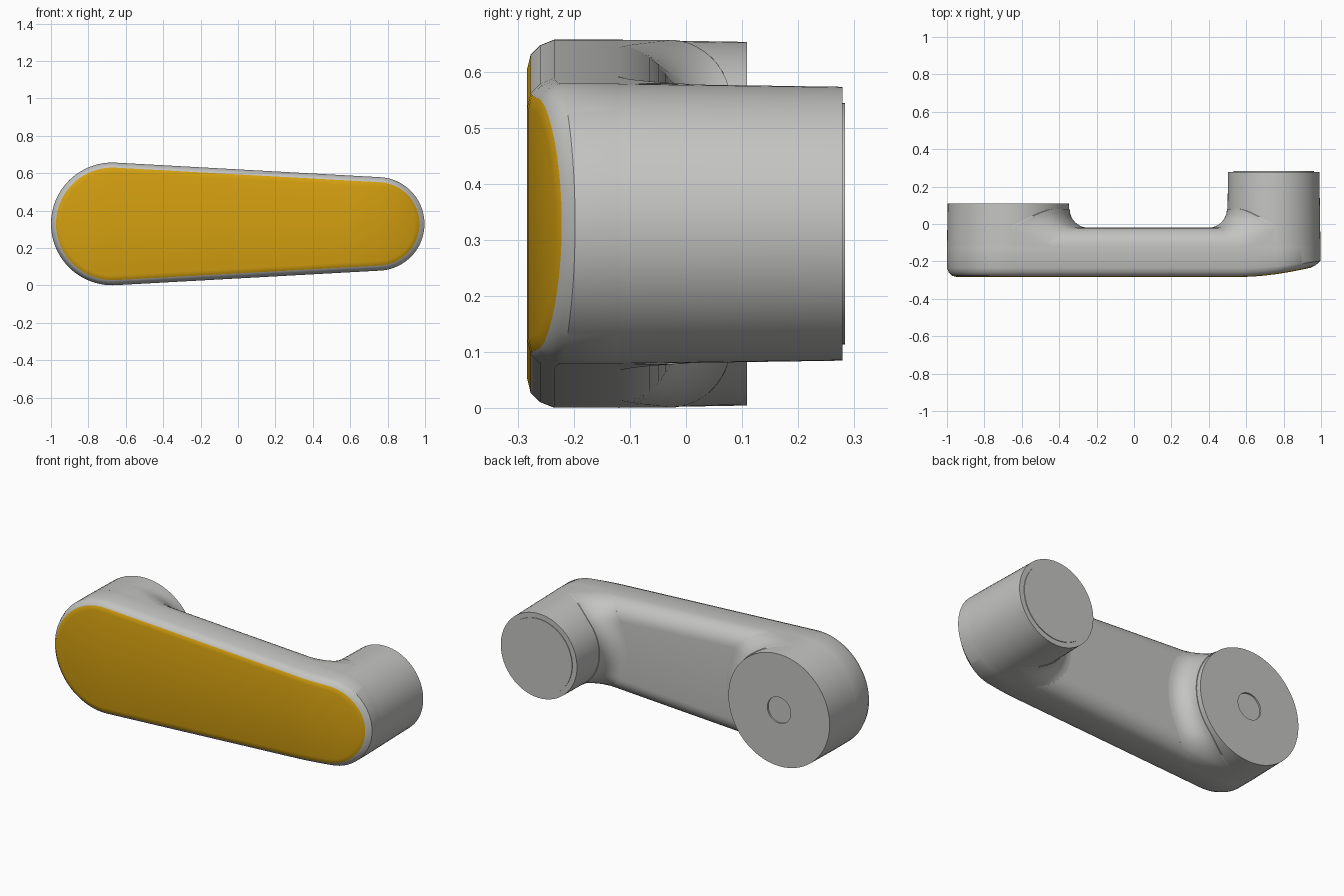
import bpy, bmesh
from math import sin, cos, pi, asin, sqrt

if "Cube" in bpy.data.objects:
    bpy.data.objects.remove(bpy.data.objects["Cube"])


def material(name, rgb):
    m = bpy.data.materials.new(name)
    m.use_nodes = True
    m.diffuse_color = (*rgb, 1)
    m.node_tree.nodes["Principled BSDF"].inputs["Base Color"].default_value = (*rgb, 1)
    return m


GREY = material("light grey", (0.55, 0.55, 0.54))
YELLOW = material("amber yellow", (0.66, 0.35, 0.005))

# Main dimensions: two round ends joined by tangent lines
ZC = 0.329
BIG_X, BIG_R = -0.672, 0.328
SMALL_X, SMALL_R = 0.747, 0.25
BACK, ROUND = -0.02, 0.1
SIDE = BACK - ROUND
TILT = asin((BIG_R - SMALL_R) / (SMALL_X - BIG_X))
TAN = pi / 2 - TILT


def finish(name, bm, recalc=True):
    if recalc:
        bmesh.ops.recalc_face_normals(bm, faces=bm.faces)
    me = bpy.data.meshes.new(name)
    bm.to_mesh(me)
    bm.free()
    me.materials.append(GREY)
    me.materials.append(YELLOW)
    ob = bpy.data.objects.new(name, me)
    bpy.context.collection.objects.link(ob)
    bpy.ops.object.select_all(action='DESELECT')
    ob.select_set(True)
    bpy.context.view_layer.objects.active = ob
    bpy.ops.object.shade_smooth_by_angle(angle=0.6)
    return ob


def outline(inset, arc=24, straight=24):
    """Upper half from the small tip to the big tip, then mirrored below."""
    upper = []
    for cx, r, a0, a1 in ((SMALL_X, SMALL_R, 0, TAN), (BIG_X, BIG_R, TAN, pi)):
        upper.append([(cx + (r - inset) * cos(a0 + (a1 - a0) * i / arc),
                       (r - inset) * sin(a0 + (a1 - a0) * i / arc)) for i in range(arc + 1)])
    p, q = upper[0][-1], upper[1][0]
    line = [(p[0] + (q[0] - p[0]) * i / straight, p[1] + (q[1] - p[1]) * i / straight)
            for i in range(1, straight)]
    half = upper[0] + line + upper[1]
    return half + [(x, -z) for x, z in half[-2:0:-1]]


def sweep_back(x):
    """Curve of the front face toward the small tip."""
    return 0.058 * max(0, (x - 0.58) / 0.4) ** 1.7


# Arm: stacked outlines with a bevelled front and a rounded back
bm = bmesh.new()
rings = [(0.052, -0.283, 1), (0.027, -0.277, 1), (0.01, -0.26, 0.9), (0, -0.235, 0.6), (0, SIDE, 0)]
for i in range(1, 9):
    u = i / 8 * pi / 2
    rings.append((ROUND * (1 - cos(u)), SIDE + ROUND * sin(u), 0))
loops = []
for inset, y, w in rings:
    loops.append([bm.verts.new((x, y + w * sweep_back(x), ZC + z)) for x, z in outline(inset)])
n = len(loops[0])
for k, (a, b) in enumerate(zip(loops, loops[1:])):
    for i in range(n):
        j = (i + 1) % n
        f = bm.faces.new((a[i], a[j], b[j], b[i]))
        f.material_index = 1 if k == 0 else 0
for loop, mat in ((loops[0], 1), (loops[-1], 0)):
    for i in range(n // 2):
        ids = dict.fromkeys((i, i + 1, n - i - 1, (n - i) % n))
        f = bm.faces.new([loop[v] for v in ids])
        f.material_index = mat
finish("handle_arm", bm)


def lathe(name, cx, profile, sides=64):
    """Turn (radius, y) points around an axis along y."""
    bm = bmesh.new()
    loops = [[bm.verts.new((cx + r * cos(2 * pi * i / sides), y, ZC + r * sin(2 * pi * i / sides)))
              for i in range(sides)] for r, y in profile]
    for a, b in zip(loops, loops[1:]):
        for i in range(sides):
            j = (i + 1) % sides
            bm.faces.new((a[i], a[j], b[j], b[i]))
    bm.faces.new(loops[0])
    bm.faces.new(loops[-1])
    return finish(name, bm)


# Bosses on the back: the big one has a shallow centre hole, the small one a raised disc
lathe("large_boss", BIG_X, [(BIG_R, SIDE), (BIG_R - 0.004, 0.109), (0.075, 0.109), (0.075, 0.1)])
lathe("small_boss", SMALL_X, [(SMALL_R, SIDE), (SMALL_R - 0.006, 0.279),
                              (0.215, 0.279), (0.215, 0.283)])


def fillet(name, cx, r, a0, a1, steps=40, rows=8):
    """Concave blend from a boss wall down to the rounded back of the arm."""
    bm = bmesh.new()
    cols = []
    for i in range(steps + 1):
        a = a0 + (a1 - a0) * i / steps
        dx, dz = cos(a), sin(a)

        def depth(s, side):
            x, z = cx + (r + s) * dx, (r + s) * dz
            return BIG_R - ((x - BIG_X) * sin(TILT) + side * z * cos(TILT))

        reach = ROUND
        for side in (1, -1):
            rate = dx * sin(TILT) + side * dz * cos(TILT)
            if rate > 0.001:
                reach = min(reach, max(0, depth(0, side)) / rate)
        samples = [-0.006] + [reach * (1 - cos(k / rows * pi / 2)) for k in range(rows + 1)]
        col = []
        for s in samples:
            d = min(ROUND, max(0, min(depth(s, 1), depth(s, -1))))
            arm = SIDE + sqrt(max(0, ROUND ** 2 - (ROUND - d) ** 2))
            t = max(0, s)
            rise = ROUND - sqrt(max(0, ROUND ** 2 - (ROUND - t) ** 2))
            col.append(bm.verts.new((cx + (r + s) * dx, arm + rise, ZC + (r + s) * dz)))
        # Skirt closing the blend against the side of the arm
        end = col[-1].co
        col.append(bm.verts.new((end.x, SIDE, end.z)))
        cols.append(col)
    for a, b in zip(cols, cols[1:]):
        for k in range(len(a) - 1):
            bm.faces.new((a[k], b[k], b[k + 1], a[k + 1]))
    bmesh.ops.dissolve_degenerate(bm, dist=0.00001, edges=bm.edges)
    bm.normal_update()
    if sum(f.normal.y * f.calc_area() for f in bm.faces) < 0:
        bmesh.ops.reverse_faces(bm, faces=bm.faces)
    return finish(name, bm, recalc=False)


fillet("large_boss_fillet", BIG_X, BIG_R, -TAN, TAN)
fillet("small_boss_fillet", SMALL_X, SMALL_R, TAN, 2 * pi - TAN)
